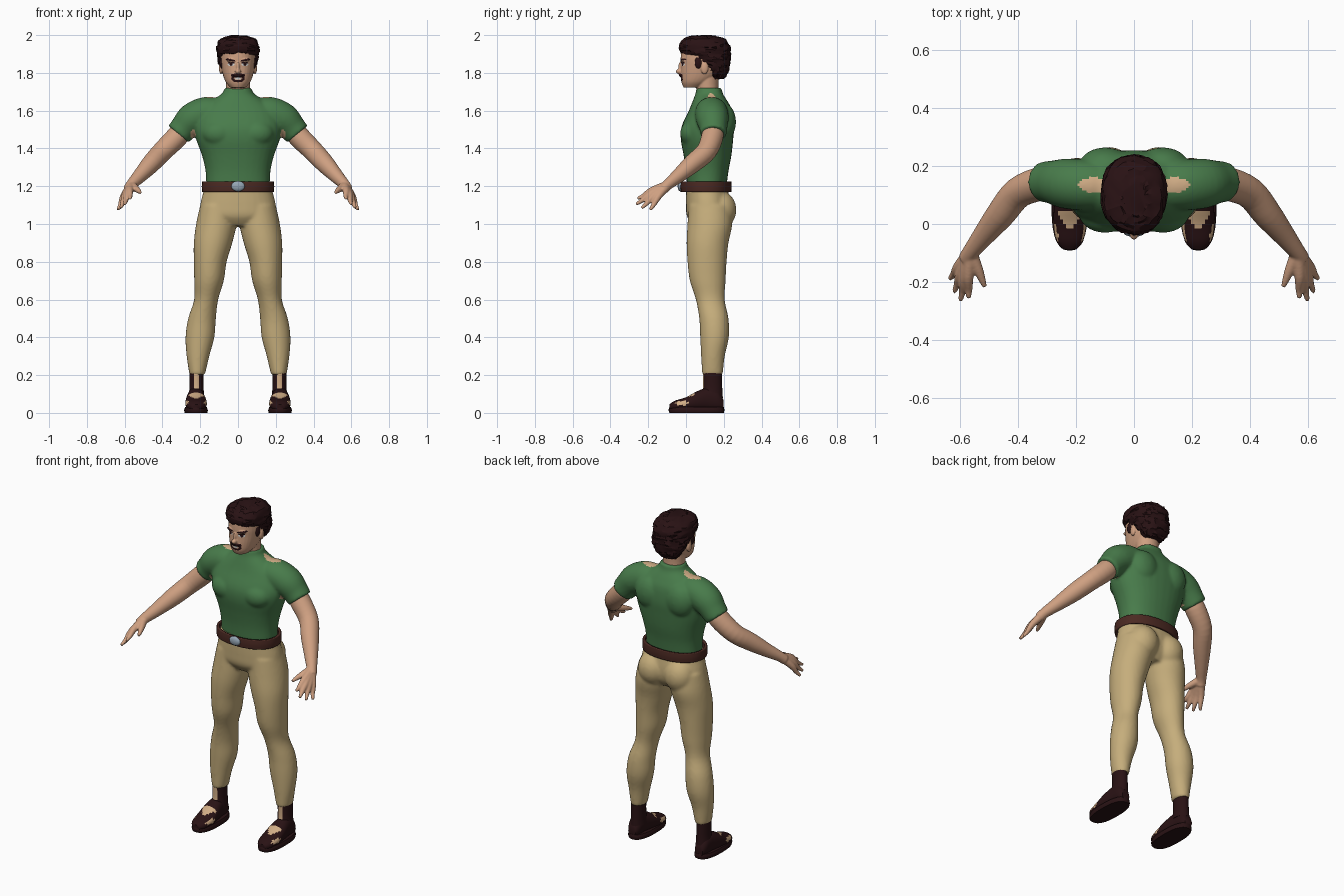
import bpy, bmesh, math, random
from mathutils import Vector, Matrix

if "Cube" in bpy.data.objects:
    bpy.data.objects.remove(bpy.data.objects["Cube"])
random.seed(4)
SIDES = 32


def material(name, *rgb):
    m = bpy.data.materials.new(name)
    m.use_nodes = True
    m.diffuse_color = (*rgb, 1)
    m.node_tree.nodes["Principled BSDF"].inputs["Base Color"].default_value = (*rgb, 1)
    return m


skin = material("skin", .62, .35, .22)
bare = material("bare_patch", .64, .42, .24)
green = material("shirt_green", .065, .2, .07)
tan = material("trouser_tan", .56, .42, .2)
dark = material("dark_brown", .022, .006, .007)
leather = material("belt_leather", .07, .022, .016)
steel = material("buckle_grey", .3, .38, .46)
white = material("eye_white", .7, .7, .68)


def spline(rows, steps=4):
    """Catmull-Rom interpolation of tuples."""
    out = []
    for i in range(len(rows) - 1):
        a, b, c, d = (rows[min(max(i + k, 0), len(rows) - 1)] for k in (-1, 0, 1, 2))
        for s in range(steps):
            t = s / steps
            out.append([q + t / 2 * (r - p + t * (2 * p - 5 * q + 4 * r - w + t * (3 * (q - r) + w - p)))
                        for p, q, r, w in zip(a, b, c, d)])
    return out + [list(rows[-1])]


def loft(bm, rings, cap=True):
    loops = [[bm.verts.new(p) for p in ring] for ring in rings]
    for a, b in zip(loops, loops[1:]):
        for i in range(len(a)):
            j = (i + 1) % len(a)
            bm.faces.new((a[i], a[j], b[j], b[i]))
    if cap:
        bm.faces.new(loops[0])
        bm.faces.new(loops[-1])


def oval(power=1):
    for i in range(SIDES):
        a = math.tau * i / SIDES
        yield tuple(math.copysign(abs(f(a)) ** power, f(a)) for f in (math.cos, math.sin))


def stack(bm, rows, side=1, power=1, along_y=False, cap=True):
    """Oval sections from (u0, u1, v0, v1, level); (half, v0, v1, level) is centred."""
    rows = [r if len(r) == 5 else (-r[0], *r) for r in rows]
    rings = []
    for u0, u1, v0, v1, w in spline(rows):
        ring = []
        for c, s in oval(power):
            u, v = (u0 + u1 + c * (u1 - u0)) / 2, (v0 + v1 + s * (v1 - v0)) / 2
            ring.append((side * u, w, v) if along_y else (side * u, v, w))
        rings.append(ring)
    loft(bm, rings, cap)


def tube(bm, points, side=1):
    """Round tube through (x, y, z, radius)."""
    path = spline(points)
    rings = []
    for i, (x, y, z, r) in enumerate(path):
        t = Vector(path[min(i + 1, len(path) - 1)][:3]) - Vector(path[max(i - 1, 0)][:3])
        u = t.cross(Vector((1, 0, 1))).normalized()
        v = t.cross(u).normalized()
        ring = [Vector((x, y, z)) + r * (c * u + s * v) for c, s in oval()]
        rings.append([(side * p.x, p.y, p.z) for p in ring])
    loft(bm, rings)


def ball(bm, centre, radii):
    m = Matrix.Translation(centre) @ Matrix.Diagonal((*radii, 1))
    bmesh.ops.create_uvsphere(bm, u_segments=24, v_segments=14, radius=1, matrix=m)


def finish(name, bm, mats, voxel=0, smooth=4, rule=None, thick=0, angle=50):
    """Make the object, blend its pieces into one skin and paint faces by a rule."""
    bmesh.ops.recalc_face_normals(bm, faces=bm.faces)
    me = bpy.data.meshes.new(name)
    bm.to_mesh(me)
    bm.free()
    ob = bpy.data.objects.new(name, me)
    bpy.context.collection.objects.link(ob)
    if voxel:
        mod = ob.modifiers.new("blend", "REMESH")
        mod.mode, mod.voxel_size = "VOXEL", voxel
        mod = ob.modifiers.new("soften", "SMOOTH")
        mod.factor, mod.iterations = .5, smooth
        deps = bpy.context.evaluated_depsgraph_get()
        me = bpy.data.meshes.new_from_object(ob.evaluated_get(deps))
        ob.modifiers.clear()
        ob.data = me
    if thick:
        ob.modifiers.new("thickness", "SOLIDIFY").thickness = thick
    me.materials.clear()
    for m in mats:
        me.materials.append(m)
    for p in me.polygons:
        p.material_index = rule(p.center, p.normal) if rule else 0
    bpy.ops.object.select_all(action="DESELECT")
    bpy.context.view_layer.objects.active = ob
    ob.select_set(True)
    bpy.ops.object.shade_smooth_by_angle(angle=math.radians(angle))
    return ob


def inside(a, b, ca, cb, ra, rb):
    return ((a - ca) / ra) ** 2 + ((b - cb) / rb) ** 2 < 1


# Shirt: torso, chest, sleeves
bm = bmesh.new()
stack(bm, [(.168, .005, .215, 1.2), (.172, 0, .225, 1.28), (.19, -.012, .24, 1.36), (.222, -.028, .25, 1.45),
           (.23, -.022, .255, 1.52), (.205, .015, .245, 1.6), (.145, .035, .22, 1.65), (.085, .05, .195, 1.69),
           (.072, .055, .19, 1.72)], power=.88)
for s in (1, -1):
    tube(bm, [(.1, .135, 1.58, .085), (.17, .135, 1.585, .088), (.24, .14, 1.555, .086),
              (.285, .145, 1.51, .074), (.315, .145, 1.475, .07)], s)
    ball(bm, (s * .1, .035, 1.48), (.09, .066, .07))
    ball(bm, (s * .1, .2, 1.54), (.09, .065, .1))


def shirt_rule(c, n):
    x = abs(c.x)
    shoulder = c.z > 1.6 and inside(x, c.y, .137, .135, .055, .026)
    armpit = n.y < 0 and inside(x, c.z, .238, 1.475, .014, .025)
    return 1 if shoulder or armpit else 0


finish("shirt", bm, [green, bare], .008, 8, shirt_rule)

# Trousers: pelvis, seat and legs
bm = bmesh.new()
stack(bm, [(.176, 0, .218, 1.215), (.184, 0, .225, 1.17), (.2, 0, .235, 1.1), (.195, .005, .23, 1.04),
           (.12, .04, .2, .99)], power=.92)
for s in (1, -1):
    ball(bm, (s * .088, .18, 1.075), (.09, .087, .1))
    stack(bm, [(.01, .2, .015, .235, 1.1), (.008, .222, .008, .245, 1), (.03, .234, .003, .225, .9),
               (.06, .234, .008, .215, .8), (.075, .232, .02, .21, .7), (.105, .232, .052, .205, .6),
               (.117, .264, .07, .225, .5), (.125, .278, .075, .227, .4), (.152, .272, .08, .205, .3),
               (.175, .257, .085, .195, .2)], s)
finish("trousers", bm, [tan], .009, 6)

# Belt and buckle
bm = bmesh.new()
stack(bm, [(.19, -.028, .24, 1.17), (.192, -.03, .242, 1.198), (.19, -.028, .24, 1.225)], power=.9, cap=False)
finish("belt", bm, [leather], thick=.014)
bm = bmesh.new()
ball(bm, (0, -.03, 1.2), (.036, .014, .027))
finish("buckle", bm, [steel])

# Arms and hands
for s, name in ((1, "left"), (-1, "right")):
    bm = bmesh.new()
    tube(bm, [(.27, .145, 1.53, .05), (.32, .14, 1.465, .058), (.4, .108, 1.385, .054), (.46, .035, 1.32, .05),
              (.52, -.04, 1.255, .038), (.563, -.095, 1.21, .029), (.58, -.12, 1.185, .028)], s)
    wrist = Vector((.565, -.1, 1.205))
    for tip in ((.572, -.257, 1.135), (.6, -.265, 1.105), (.622, -.235, 1.085), (.637, -.19, 1.075)):
        knuckle = wrist.lerp(Vector(tip), .52) + Vector((.004, 0, .008))
        tube(bm, [(*wrist, .024), (*knuckle, .0185), (*wrist.lerp(Vector(tip), .8), .0125), (*tip, .008)], s)
    tube(bm, [(*wrist, .024), (.54, -.155, 1.187), (.527, -.19, 1.175), (.516, -.217, 1.165)][:1]
         + [(.54, -.155, 1.187, .018), (.526, -.19, 1.175, .013), (.516, -.217, 1.165, .008)], s)
    finish(name + "_arm", bm, [skin], .005, 4)

# Head: skull, jaw, neck, nose and ears
bm = bmesh.new()
stack(bm, [(.04, -.012, .08, 1.722), (.064, -.024, .13, 1.75), (.08, -.028, .18, 1.79), (.09, -.027, .205, 1.84),
           (.093, -.028, .215, 1.88), (.088, -.02, .21, 1.93), (.05, .02, .16, 1.975)], power=.92)
stack(bm, [(.065, .06, .18, 1.66), (.063, .055, .172, 1.72), (.066, .05, .175, 1.79)])
ball(bm, (0, -.035, 1.808), (.015, .019, .014))
ball(bm, (0, -.028, 1.83), (.009, .013, .03))
ball(bm, (0, -.027, 1.787), (.03, .012, .008))
for s in (1, -1):
    ball(bm, (s * .09, .098, 1.825), (.011, .02, .032))
    ball(bm, (s * .035, -.016, 1.868), (.027, .013, .009))


def face_rule(c, n):
    x, z = abs(c.x), c.z
    if c.y > .05 or n.y > .3:
        return 0
    brow = x > .012 and inside(x, z - .2 * x, .04, 1.86, .027, .006)
    pupil = inside(x, z, .037, 1.845, .008, .009)
    lid = inside(x, z, .037, 1.853, .019, .004)
    moustache = z < 1.797 and inside(x, z, .012, 1.786, .025, .011)
    beard = inside(x, z, 0, 1.77, .035, .02) and not inside(x, z, 0, 1.772, .022, .011)
    if brow or pupil or lid or moustache or beard:
        return 1
    if inside(x, z, .037, 1.845, .018, .009) or inside(x, z, 0, 1.771, .017, .005):
        return 2
    return 0


finish("head", bm, [skin, dark, white], .0035, 5, face_rule)

# Hair: ruffled cap swept to the nape, with sideburns
bm = bmesh.new()
stack(bm, [(.05, .13, .2, 1.77), (.08, .115, .222, 1.8), (.1, .08, .232, 1.84), (.108, .03, .236, 1.88),
           (.11, -.026, .237, 1.905), (.113, -.035, .235, 1.94), (.094, -.014, .205, 1.978), (.04, .03, .14, 1.996)],
      power=.92)
for v in bm.verts:
    v.co += Vector([random.uniform(-.005, .005) for _ in range(3)])
for s in (1, -1):
    ball(bm, (s * .085, .066, 1.855), (.012, .02, .032))
finish("hair", bm, [dark], angle=25)

# Shoes: sole, upper and ankle, with bare openings
for s, name in ((1, "left"), (-1, "right")):
    bm = bmesh.new()
    stack(bm, [(.162, .282, -.088, .2, 0), (.16, .285, -.092, .203, .015), (.165, .28, -.088, .2, .03)], s, .8)
    stack(bm, [(.2, .245, .015, .045, -.088), (.176, .268, .01, .064, -.06), (.165, .278, .01, .083, 0),
               (.17, .276, .01, .115, .06), (.18, .268, .01, .135, .12), (.185, .263, .01, .12, .17),
               (.2, .25, .015, .07, .198)], s, .9, True)
    stack(bm, [(.178, .264, .075, .195, .08), (.182, .257, .09, .192, .13), (.183, .257, .09, .19, .21)], s)

    def shoe_rule(c, n):
        x = abs(c.x) - .22
        instep = c.z > .065 and c.y < .05 and abs(x) < .018 + c.y * .7
        shin = c.z > .13 and n.y < -.88
        flank = abs(x) > .04 and inside(c.y, c.z, -.02, .052, .035, .012)
        return 1 if instep or shin or flank else 0

    finish(name + "_shoe", bm, [dark, bare], rule=shoe_rule)
